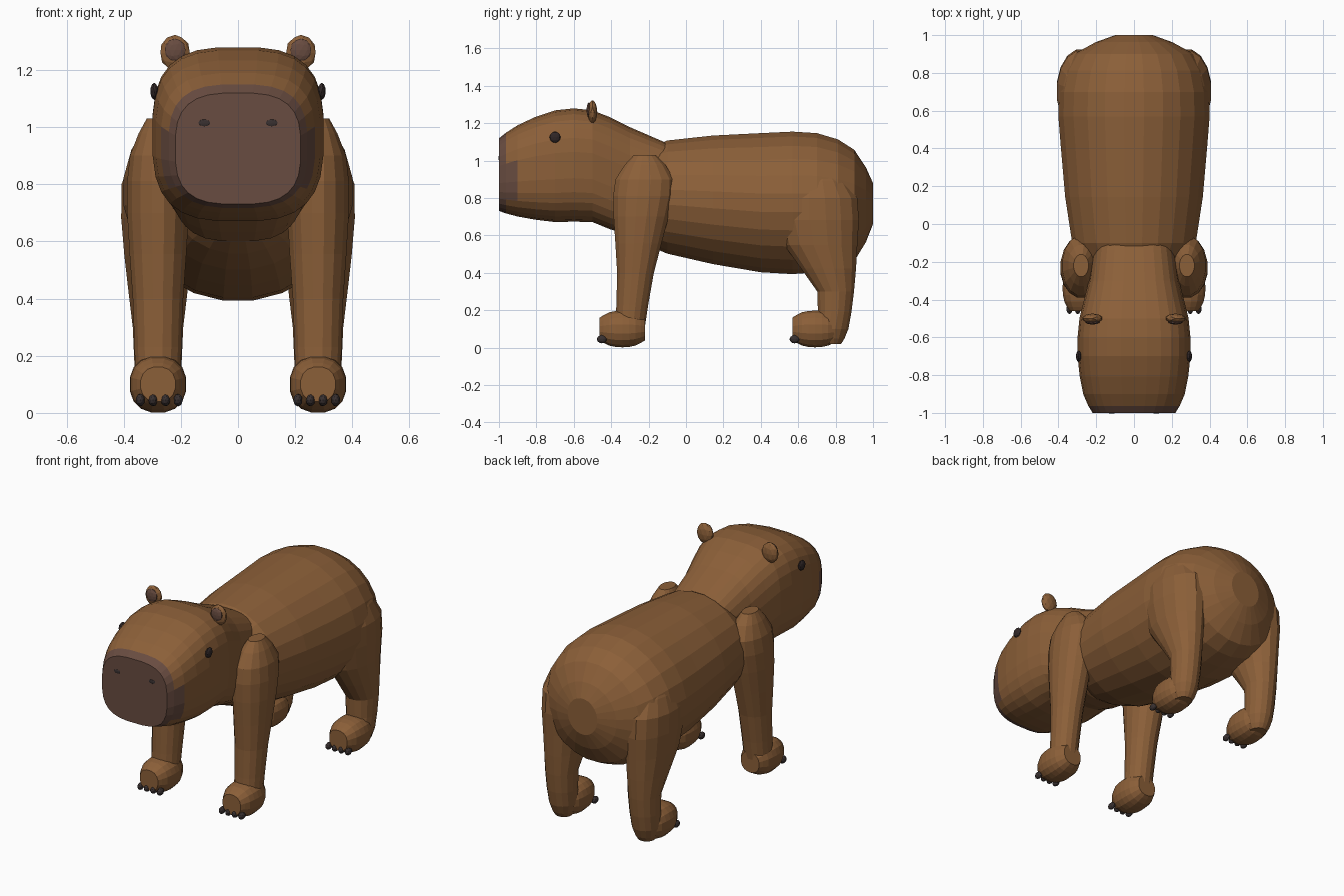
import bpy, bmesh, math
from mathutils import Matrix, Vector

cube = bpy.data.objects.get("Cube")
if cube:
    bpy.data.objects.remove(cube, do_unlink=True)


def material(name, rgb):
    mat = bpy.data.materials.new(name)
    mat.use_nodes = True
    mat.diffuse_color = (*rgb, 1)
    mat.node_tree.nodes["Principled BSDF"].inputs["Base Color"].default_value = (*rgb, 1)
    return mat


FUR = material("brown fur", (0.26, 0.115, 0.04))
MUZZLE = material("dusky muzzle", (0.14, 0.072, 0.052))
CLAW = material("dark claw", (0.04, 0.03, 0.03))
EYE = material("dark eye", (0.03, 0.02, 0.02))


def finish(name, bm, mat, mirror):
    bmesh.ops.recalc_face_normals(bm, faces=bm.faces)
    mesh = bpy.data.meshes.new(name)
    bm.to_mesh(mesh)
    bm.free()
    mesh.materials.append(mat)
    ob = bpy.data.objects.new(name, mesh)
    bpy.context.collection.objects.link(ob)
    if mirror:
        ob.modifiers.new("Mirror", 'MIRROR').use_mirror_merge = False
    return ob


def smooth_rings(keys):
    """Add a flowing in-between ring halfway along each pair of key rings."""
    keys = [Vector(key) for key in keys]
    padded = [keys[0], *keys, keys[-1]]
    rings = []
    for before, start, end, after in zip(padded, padded[1:], padded[2:], padded[3:]):
        rings += [start, (9 * (start + end) - before - after) / 16]
    return rings + [keys[-1]]


def loft(name, keys, to_point, square=2.0, sides=16, mirror=False):
    """Skin superellipse rings; to_point places a unit circle point on a ring."""
    bm = bmesh.new()
    loops = []
    for ring in smooth_rings(keys):
        loop = []
        for i in range(sides):
            angle = math.tau * (i + 0.5) / sides
            u, v = (math.copysign(abs(w) ** (2 / square), w)
                    for w in (math.cos(angle), math.sin(angle)))
            loop.append(bm.verts.new(to_point(ring, u, v)))
        loops.append(loop)
    for near, far in zip(loops, loops[1:]):
        for i in range(sides):
            bm.faces.new((near[i - 1], near[i], far[i], far[i - 1]))
    bm.faces.new(loops[0])
    bm.faces.new(loops[-1])
    return finish(name, bm, FUR, mirror)


def trunk_point(ring, u, v):
    y, low, high, half_width = ring
    return (half_width * u, y, (low + high) / 2 + (high - low) / 2 * v)


def foot_point(ring, u, v):
    x, y, z = trunk_point(ring, u, v)
    return (LEG_X + x, y, z)


def leg_point(ring, u, v):
    z, y, half_width, half_depth = ring
    return (LEG_X + half_width * u, y + half_depth * v, z)


def blobs(name, centres, radii, mat):
    bm = bmesh.new()
    for centre in centres:
        place = Matrix.Translation(Vector(centre)) @ Matrix.Diagonal((*radii, 1))
        bmesh.ops.create_icosphere(bm, subdivisions=2, radius=1, matrix=place)
    return finish(name, bm, mat, mirror=True)


LEG_X = 0.28

# Barrel-shaped body: y, low, high, half width
loft("body", [
    (-0.3, 0.6, 1, 0.2),
    (-0.1, 0.5, 1.11, 0.33),
    (0.4, 0.4, 1.15, 0.39),
    (0.7, 0.4, 1.15, 0.4),
    (0.9, 0.46, 1.06, 0.32),
    (1, 0.66, 0.88, 0.1),
], trunk_point, sides=24)

# Boxy head and neck
head = loft("head", [
    (-1, 0.73, 1.12, 0.22),
    (-0.9, 0.7, 1.19, 0.27),
    (-0.7, 0.67, 1.27, 0.3),
    (-0.5, 0.67, 1.27, 0.29),
    (-0.3, 0.6, 1.18, 0.24),
    (0, 0.65, 1.05, 0.2),
], trunk_point, square=3, sides=28)

# Muzzle colour on the snout end, reaching back a little on the cheeks
head.data.materials.append(MUZZLE)
for face in head.data.polygons:
    y, z = face.center.yz
    if y < -0.97 or (y < -0.92 and abs(z - 0.9) < 0.1):
        face.material_index = 1

# Legs: z, y, half width, half depth
loft("front_legs", [
    (0.1, -0.3, 0.08, 0.08),
    (0.4, -0.27, 0.09, 0.1),
    (0.7, -0.24, 0.11, 0.15),
    (0.9, -0.22, 0.1, 0.16),
    (1.03, -0.22, 0.04, 0.06),
], leg_point, mirror=True)
loft("hind_legs", [
    (0.02, 0.78, 0.05, 0.05),
    (0.1, 0.78, 0.08, 0.09),
    (0.3, 0.8, 0.09, 0.1),
    (0.55, 0.72, 0.12, 0.2),
    (0.8, 0.7, 0.13, 0.22),
    (0.95, 0.7, 0.06, 0.1),
], leg_point, mirror=True)

# Rounded feet, each with a row of four claws
for which, middle in (("front", -0.34), ("hind", 0.69)):
    rings = []
    for step in range(1, 6):
        angle = math.pi * step / 6
        bulge = 0.1 * math.sin(angle) ** 0.7
        rings.append((middle - 0.14 * math.cos(angle), 0.1 - bulge, 0.1 + bulge, bulge))
    loft(which + "_feet", rings, foot_point, square=2.3, mirror=True)
    row = [(LEG_X + 0.044 * (i - 1.6), middle - 0.11, 0.045) for i in range(4)]
    blobs(which + "_claws", row, (0.016, 0.027, 0.022), CLAW)

# Ears, eyes and nostrils
blobs("ears", [(0.22, -0.5, 1.26)], (0.054, 0.026, 0.063), FUR)
blobs("inner_ears", [(0.22, -0.52, 1.27)], (0.038, 0.012, 0.04), MUZZLE)
blobs("eyes", [(0.293, -0.7, 1.125)], (0.014, 0.03, 0.03), EYE)
blobs("nostrils", [(0.118, -1, 1.015)], (0.021, 0.003, 0.012), CLAW)
